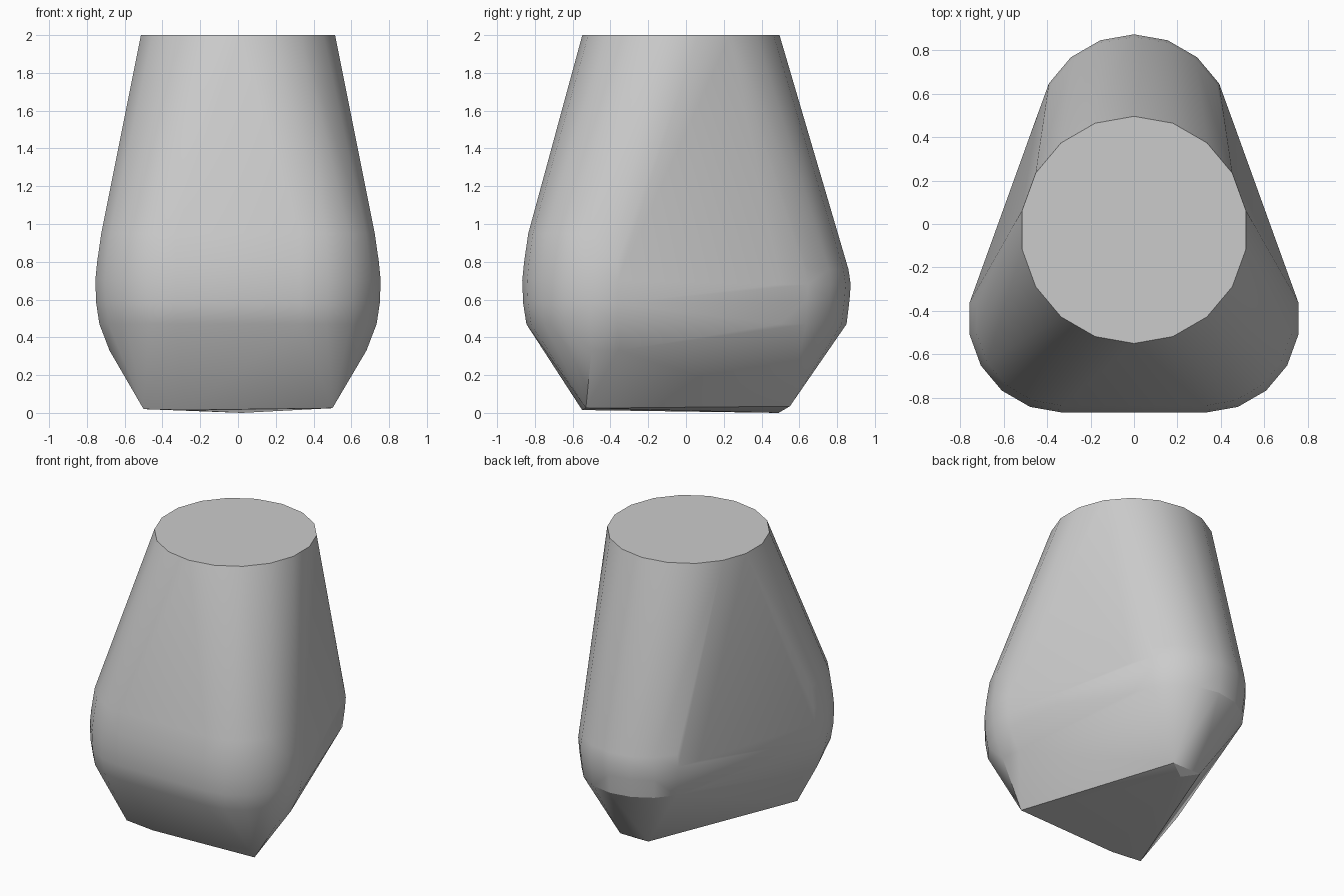
import bpy
import bmesh
from math import cos, sin, tau, radians

cube = bpy.data.objects.get("Cube")
if cube:
    bpy.data.objects.remove(cube, do_unlink=True)

bm = bmesh.new()


def ring(x, y, z, radius, sides):
    for i in range(sides):
        a = tau * (i + 0.5) / sides
        bm.verts.new((x + radius * cos(a), y + radius * sin(a), z))


# flat round top
ring(0, -0.027, 2.0, 0.522, 18)

# rounded front corners and back corner of the belly
for side in (-1, 1):
    for z, radius in ((0.47, 0.41), (0.58, 0.427), (0.7, 0.432), (0.8, 0.422), (0.95, 0.4)):
        ring(side * 0.33, -0.435, z, radius, 18)
    # bulge below each front corner
    for x, y in ((0.68, -0.5), (0.665, -0.36)):
        bm.verts.new((side * x, y, 0.33))
for z, radius in ((0.47, 0.43), (0.6, 0.446), (0.68, 0.452), (0.76, 0.44)):
    ring(0, 0.42, z, radius, 18)

# slightly tilted triangular foot
for point in ((-0.5, -0.53, 0.02), (0.5, -0.53, 0.025), (-0.28, -0.55, 0.015),
              (0.02, 0.49, 0.0), (-0.09, 0.55, 0.035), (0.13, 0.55, 0.035)):
    bm.verts.new(point)

# stretch one skin over the rings
hull = bmesh.ops.convex_hull(bm, input=bm.verts[:])
loose = {v for v in hull["geom_interior"] + hull["geom_unused"]
         if isinstance(v, bmesh.types.BMVert)}
bmesh.ops.delete(bm, geom=list(loose), context="VERTS")
bmesh.ops.dissolve_limit(bm, angle_limit=radians(1), verts=bm.verts[:], edges=bm.edges[:])
bmesh.ops.recalc_face_normals(bm, faces=bm.faces[:])

mesh = bpy.data.meshes.new("stone_body")
bm.to_mesh(mesh)
bm.free()
body = bpy.data.objects.new("stone_body", mesh)
bpy.context.collection.objects.link(body)

# plain grey
grey = bpy.data.materials.new("light_grey")
grey.use_nodes = True
grey.diffuse_color = (0.6, 0.6, 0.6, 1)
grey.node_tree.nodes["Principled BSDF"].inputs["Base Color"].default_value = grey.diffuse_color
mesh.materials.append(grey)

bpy.ops.object.select_all(action="DESELECT")
body.select_set(True)
bpy.context.view_layer.objects.active = body
bpy.ops.object.shade_smooth_by_angle(angle=radians(24))
